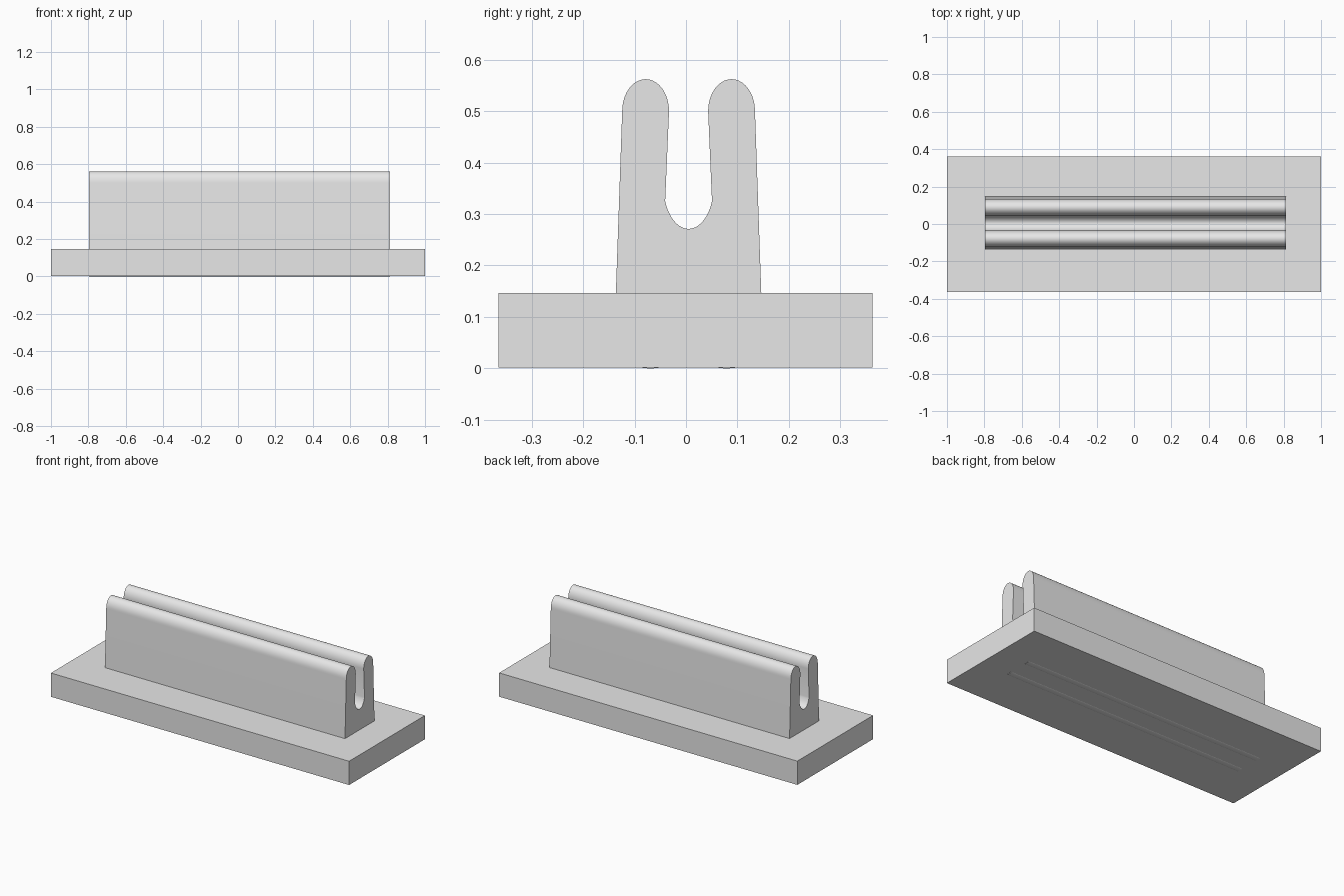
import bpy, bmesh
from math import sin, cos, pi, radians

cube = bpy.data.objects.get("Cube")
if cube:
    bpy.data.objects.remove(cube, do_unlink=True)

grey = bpy.data.materials.new("plain grey")
grey.use_nodes = True
grey.diffuse_color = (0.8, 0.8, 0.8, 1)
grey.node_tree.nodes["Principled BSDF"].inputs["Base Color"].default_value = (0.8, 0.8, 0.8, 1)


def extrude_profile(name, points, x0, x1):
    """Extrude a (y, z) outline along x."""
    bm = bmesh.new()
    face = bm.faces.new([bm.verts.new((x0, y, z)) for y, z in points])
    geom = bmesh.ops.extrude_face_region(bm, geom=[face])["geom"]
    moved = [g for g in geom if isinstance(g, bmesh.types.BMVert)]
    bmesh.ops.translate(bm, verts=moved, vec=(x1 - x0, 0, 0))
    bmesh.ops.recalc_face_normals(bm, faces=bm.faces)
    mesh = bpy.data.meshes.new(name)
    bm.to_mesh(mesh)
    bm.free()
    mesh.materials.append(grey)
    obj = bpy.data.objects.new(name, mesh)
    bpy.context.collection.objects.link(obj)
    bpy.ops.object.select_all(action="DESELECT")
    obj.select_set(True)
    bpy.context.view_layer.objects.active = obj
    bpy.ops.object.shade_smooth_by_angle(angle=radians(25))
    return obj


# Rectangular base slab
extrude_profile("base", [(-0.364, 0.002), (0.362, 0.002), (0.362, 0.146), (-0.364, 0.146)], -1, 1)

# Half outline of the forked rail: outer wall, rounded tip, inner wall, slot floor
centre = 0.005
steps = 20
half = [(0.1415, 0.14)]
for i in range(steps + 1):
    a = pi * i / steps
    half.append((0.0835 + 0.0455 * cos(a), 0.50 + 0.062 * sin(a)))
spread = radians(70)
for i in range(steps // 2):
    a = spread * (1 - 2 * i / steps)
    half.append((0.0455 * sin(a) / sin(spread),
                 0.271 + 0.054 * (1 - cos(a)) / (1 - cos(spread))))
outline = [(centre + y, z) for y, z in half] + [(centre, 0.271)]
outline += [(centre - y, z) for y, z in reversed(half)]
extrude_profile("forked_rail", outline, -0.797, 0.813)

# Shallow rounded ridges under the base
for side, name in ((-1, "front_ridge"), (1, "back_ridge")):
    y = centre + side * 0.074
    ridge = [(y + 0.018 * cos(pi * i / 8), 0.002 - 0.002 * sin(pi * i / 8)) for i in range(9)]
    extrude_profile(name, ridge, -0.797, 0.813)
